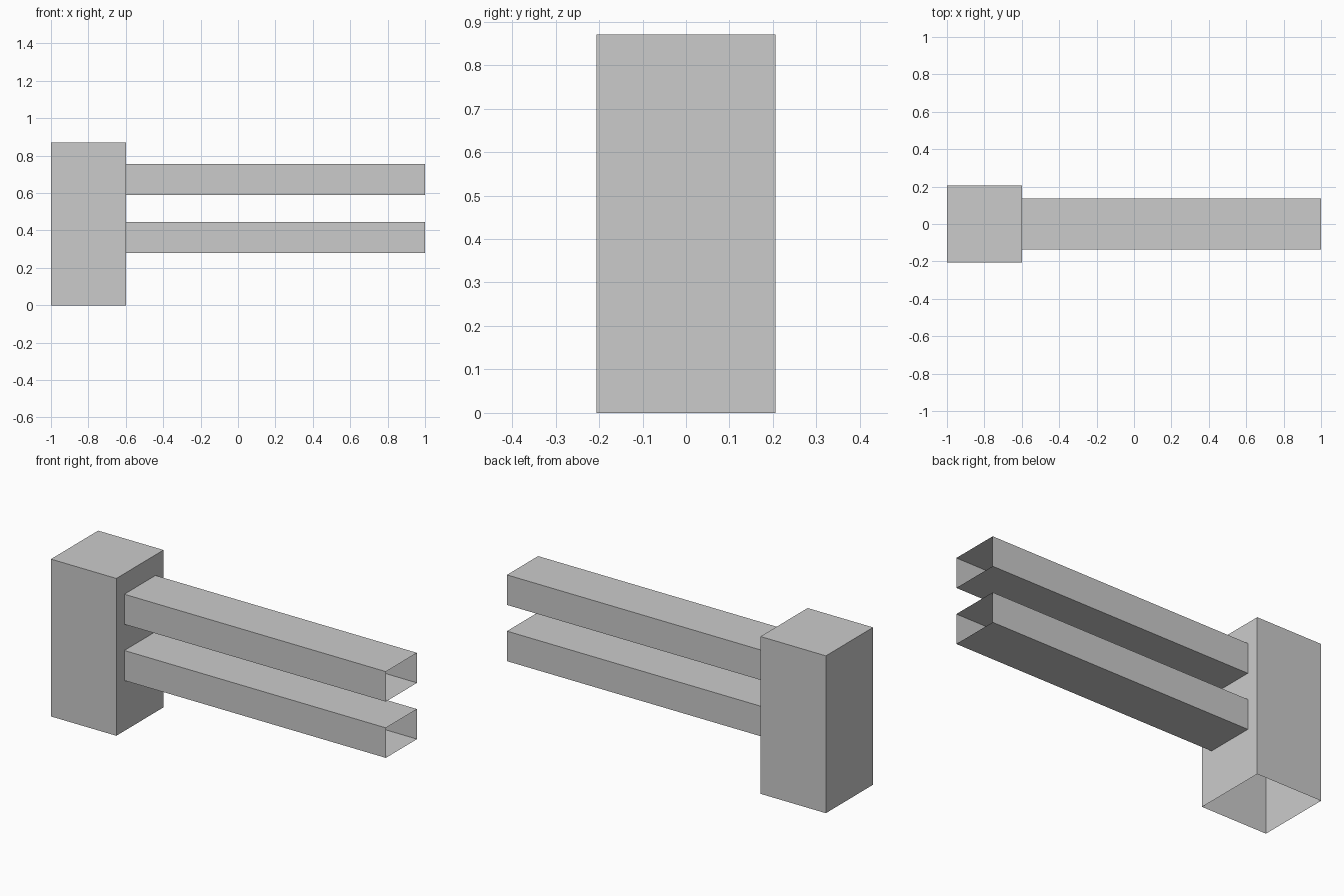
import bpy
import bmesh

default = bpy.data.objects.get("Cube")
if default:
    bpy.data.objects.remove(default, do_unlink=True)

# Single plain grey
grey = bpy.data.materials.new("plain grey")
grey.use_nodes = True
colour = (0.6, 0.6, 0.6, 1.0)
grey.diffuse_color = colour
grey.node_tree.nodes["Principled BSDF"].inputs["Base Color"].default_value = colour


def open_box(name, low, high, open_sides):
    """Thin-walled box without the faces whose normals are in open_sides."""
    bm = bmesh.new()
    bmesh.ops.create_cube(bm, size=1)
    bm.normal_update()
    gone = [f for f in bm.faces
            if tuple(round(c) for c in f.normal) in open_sides]
    bmesh.ops.delete(bm, geom=gone, context='FACES')
    for v in bm.verts:
        v.co = [a + (b - a) * (c + 0.5) for a, b, c in zip(low, high, v.co)]
    mesh = bpy.data.meshes.new(name)
    bm.to_mesh(mesh)
    bm.free()
    mesh.materials.append(grey)
    obj = bpy.data.objects.new(name, mesh)
    bpy.context.collection.objects.link(obj)
    return obj


# Upright post, hollow from below
post_side = -0.6
open_box("post", (-1, -0.206, 0), (post_side, 0.206, 0.87), {(0, 0, -1)})

# Two hollow rails, open at both ends
rail_height = 0.166
for name, bottom in (("lower_rail", 0.279), ("upper_rail", 0.59)):
    open_box(name, (post_side, -0.136, bottom),
             (1, 0.136, bottom + rail_height), {(1, 0, 0), (-1, 0, 0)})
